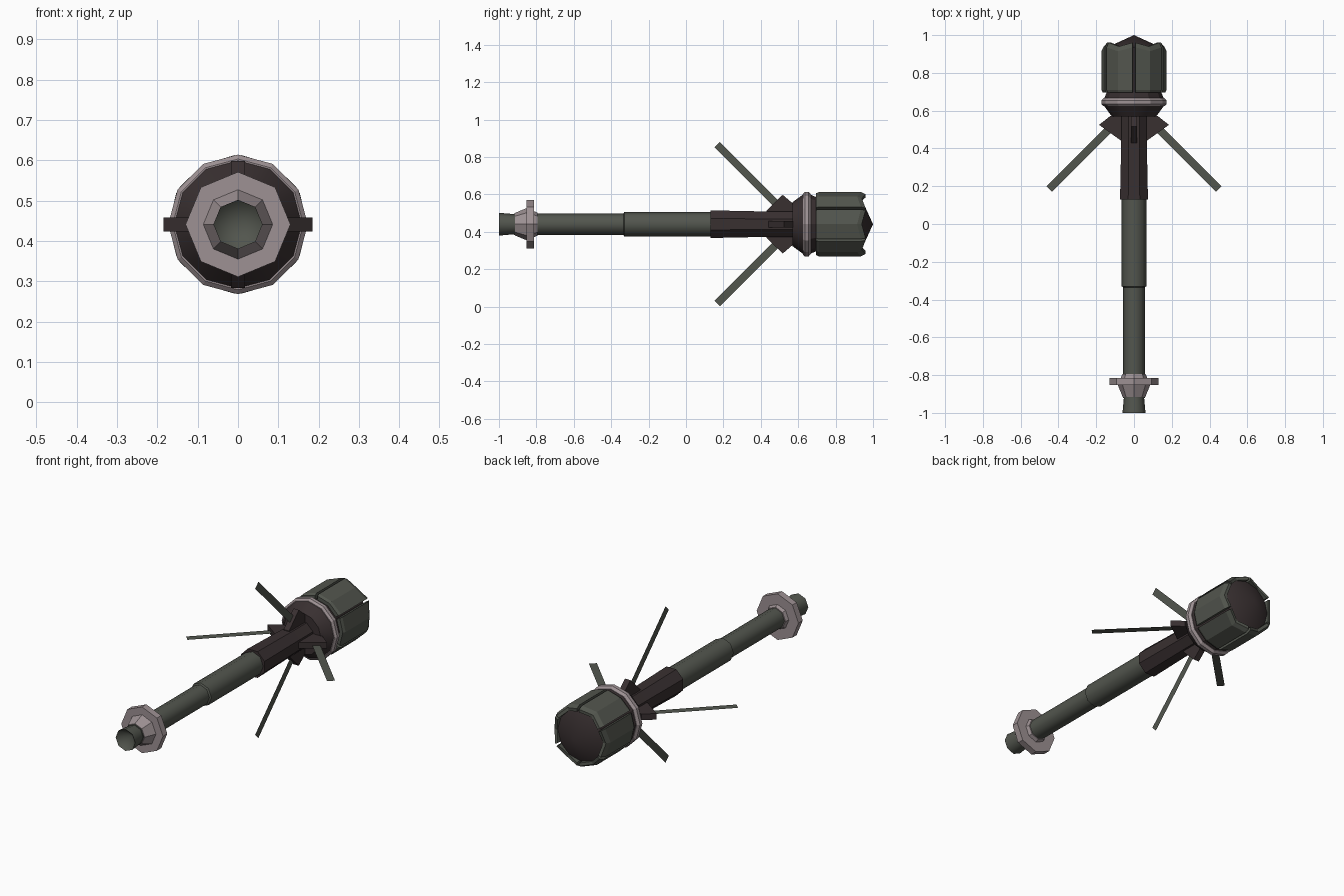
import bpy, bmesh, math
from mathutils import Vector, Matrix

if "Cube" in bpy.data.objects:
    bpy.data.objects.remove(bpy.data.objects["Cube"])

Z0 = 0.441  # height of the long axis


def material(name, rgb):
    m = bpy.data.materials.new(name)
    m.diffuse_color = (*rgb, 1)
    m.use_nodes = True
    m.node_tree.nodes["Principled BSDF"].inputs["Base Color"].default_value = m.diffuse_color
    return m


GREEN = material("grey_green", (0.085, 0.092, 0.076))
DARK = material("dark_brown", (0.040, 0.029, 0.030))
PALE = material("pale_mauve", (0.34, 0.285, 0.295))


def finish(name, bm, mat, smooth=None):
    bmesh.ops.recalc_face_normals(bm, faces=bm.faces)
    me = bpy.data.meshes.new(name)
    bm.to_mesh(me)
    bm.free()
    me.materials.append(mat)
    if smooth:
        me.shade_smooth()
        me.set_sharp_from_angle(angle=math.radians(smooth))
    ob = bpy.data.objects.new(name, me)
    ob.location.z = Z0
    bpy.context.collection.objects.link(ob)
    return ob


def lathe(name, profile, sides, mat, smooth=None, phase=0.0):
    """Turn (y, radius) points round the long axis; radius 0 closes an end."""
    bm = bmesh.new()
    rings = []
    for y, r in profile:
        if r == 0:
            rings.append([bm.verts.new((0, y, 0))] * sides)
        else:
            angs = [phase + math.tau * i / sides for i in range(sides)]
            rings.append([bm.verts.new((r * math.sin(a), y, r * math.cos(a))) for a in angs])
    for a, b in zip(rings, rings[1:]):
        for i in range(sides):
            j = (i + 1) % sides
            quad = list(dict.fromkeys((a[i], a[j], b[j], b[i])))
            bm.faces.new(quad)
    return finish(name, bm, mat, smooth)


# Shaft: stepped tube, and the flared hollow butt
lathe("shaft", [(-0.92, 0), (-0.92, 0.057), (-0.335, 0.057), (-0.33, 0.066),
                (0.16, 0.066), (0.16, 0)], 8, GREEN, 50)
lathe("butt_end", [(-0.90, 0), (-0.90, 0.052), (-1.0, 0.061), (-0.94, 0)], 8, GREEN, 50)

# Pale flange near the butt
lathe("butt_flange", [(-0.915, 0), (-0.915, 0.06), (-0.852, 0.086), (-0.852, 0.13),
                      (-0.814, 0.13), (-0.814, 0.07), (-0.795, 0.062), (-0.795, 0)], 8, PALE)

# Dark socket, flats facing the axes
lathe("socket", [(0.13, 0), (0.13, 0.080), (0.45, 0.073), (0.59, 0.073), (0.59, 0)],
      8, DARK, phase=math.pi / 8)

# Head core with pointed cap
lathe("head_core", [(0.57, 0), (0.57, 0.118), (0.625, 0.158), (0.665, 0.158), (0.70, 0.143),
                    (0.935, 0.143), (1.0, 0)], 12, DARK, 25)

# Pale ring round the head
lathe("head_ring", [(0.625, 0.14), (0.625, 0.162), (0.635, 0.173), (0.655, 0.173),
                    (0.667, 0.160), (0.667, 0.14), (0.625, 0.14)], 12, PALE)

# Six folded staves round the head, with notched ends
for k in range(6):
    bm = bmesh.new()
    mid = math.radians(30 + 60 * k)
    cols = []
    for off, end in ((-27.5, 0.96), (0, 0.94), (27.5, 0.96)):
        a = mid + math.radians(off)
        d = Vector((math.sin(a), 0, math.cos(a)))
        pts = [(0.695, 0.138), (0.695, 0.165), (0.71, 0.172),
               (end - 0.025, 0.172), (end, 0.160), (end, 0.143)]
        cols.append([bm.verts.new(d * r + Vector((0, y, 0))) for y, r in pts])
    for a, b in zip(cols, cols[1:]):
        for i in range(6):
            j = (i + 1) % 6
            bm.faces.new((a[i], a[j], b[j], b[i]))
    bm.faces.new(cols[0])
    bm.faces.new(cols[2])
    finish(f"head_stave_{k + 1}", bm, GREEN)

# Four bracket fins, each holding a paper-thin swept-back arm
for k in range(4):
    turn = Matrix.Rotation(k * math.pi / 2, 3, 'Y')
    if k % 2 == 0:   # left and right
        fin = [(0.03, 0.44), (0.067, 0.44), (0.185, 0.525), (0.125, 0.572), (0.03, 0.572)]
        arm_r, arm_y = 0.449, 0.186
    else:            # top and bottom
        fin = [(0.03, 0.43), (0.072, 0.43), (0.157, 0.517), (0.11, 0.572), (0.03, 0.572)]
        arm_r, arm_y = 0.425, 0.167
    bm = bmesh.new()
    sides = [[bm.verts.new(turn @ Vector((x, y, z))) for x, y in fin] for z in (-0.017, 0.017)]
    for s in sides:
        bm.faces.new(s)
    for i in range(5):
        j = (i + 1) % 5
        bm.faces.new((sides[0][i], sides[0][j], sides[1][j], sides[1][i]))
    finish(f"bracket_fin_{k + 1}", bm, DARK)

    bm = bmesh.new()
    w = 0.0145
    r0 = 0.115
    y0 = arm_y + arm_r - r0
    corners = [(r0 - w, y0 - w), (r0 + w, y0 + w), (arm_r + w, arm_y + w), (arm_r - w, arm_y - w)]
    bm.faces.new([bm.verts.new(turn @ Vector((x, y, 0))) for x, y in corners])
    finish(f"swept_arm_{k + 1}", bm, GREEN)
